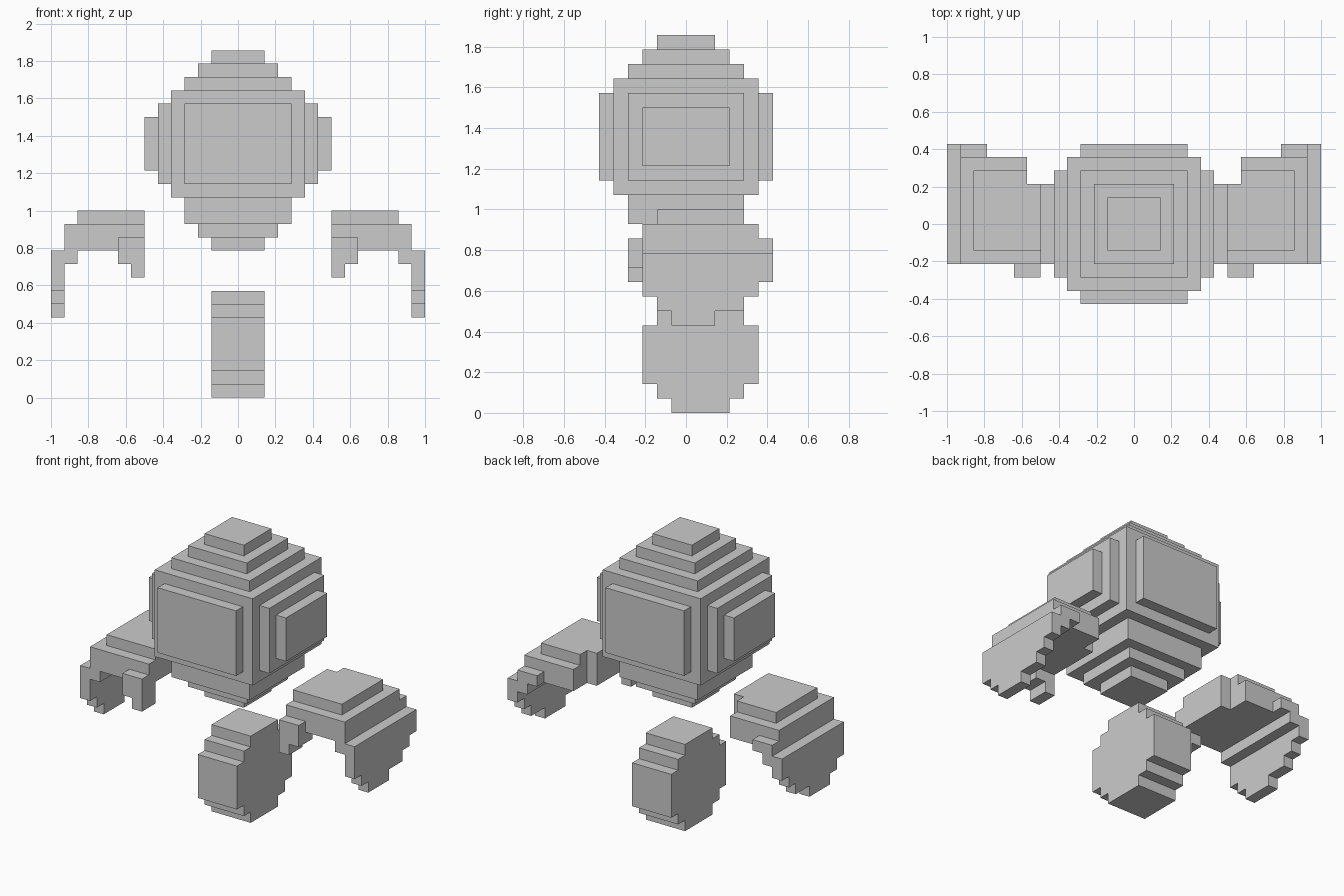
import bpy
import bmesh
from math import radians
from mathutils import Vector

if "Cube" in bpy.data.objects:
    bpy.data.objects.remove(bpy.data.objects["Cube"])

UNIT = 1 / 14  # size of one block
# each direction with the two axes spanning its face
DIRS = [(axis, sign) for axis in range(3) for sign in (-1, 1)]


def build(name, boxes, mirror=False):
    """Fuse block boxes (x0, x1, y0, y1, z0, z1) into one clean outer skin."""
    cells = set()
    for x0, x1, y0, y1, z0, z1 in boxes:
        cells |= {(x, y, z) for x in range(x0, x1)
                  for y in range(y0, y1) for z in range(z0, z1)}
    if mirror:
        cells = {(-x - 1, y, z) for x, y, z in cells}
    bm = bmesh.new()
    for cell in cells:
        for axis, sign in DIRS:
            neighbour = list(cell)
            neighbour[axis] += sign
            if tuple(neighbour) in cells:
                continue
            u, v = (axis + 1) % 3, (axis + 2) % 3
            corners = []
            for a, b in ((0, 0), (1, 0), (1, 1), (0, 1)):
                p = Vector(cell)
                p[axis] += sign > 0
                p[u] += a
                p[v] += b
                corners.append(bm.verts.new(p * UNIT))
            bm.faces.new(corners if sign > 0 else corners[::-1])
    bmesh.ops.remove_doubles(bm, verts=bm.verts, dist=UNIT * 0.01)
    bmesh.ops.dissolve_limit(bm, angle_limit=radians(1),
                             verts=bm.verts, edges=bm.edges)
    mesh = bpy.data.meshes.new(name)
    bm.to_mesh(mesh)
    bm.free()
    obj = bpy.data.objects.new(name, mesh)
    bpy.context.collection.objects.link(obj)


def tier(r, z0, z1):
    return (-r, r, -r, r, z0, z1)


# Round body: stepped tiers plus raised plates on front, back and sides
build("body", [
    tier(2, 11, 12), tier(3, 12, 13), tier(4, 13, 15), tier(5, 15, 23),
    tier(4, 23, 24), tier(3, 24, 25), tier(2, 25, 26),
    (-4, 4, -6, 6, 16, 22),
    (-6, 6, -4, 4, 16, 22),
    (-7, 7, -3, 3, 17, 21),
])

# Centre wheel: rounded profile in the side view
build("centre_wheel", [
    (-2, 2, -1, 3, 0, 8), (-2, 2, -2, 4, 1, 7), (-2, 2, -3, 5, 2, 6),
])

# Side guards: stepped roof, outer plate, rear corner and front tab
guard = [
    (7, 8, -2, 3, 13, 14), (8, 12, -2, 4, 13, 14),
    (7, 8, -3, 3, 11, 13), (8, 13, -3, 5, 11, 13),
    (11, 13, 5, 6, 11, 12),
    (12, 13, -3, 6, 10, 11),
    (13, 14, -3, 6, 9, 11), (13, 14, -3, 5, 8, 9),
    (13, 14, -2, 4, 7, 8), (13, 14, -1, 2, 6, 7),
    (7, 9, -4, -3, 10, 12), (7, 9, -3, -2, 10, 11),
    (7, 8, -4, -2, 9, 10),
]
build("right_guard", guard)
build("left_guard", guard, mirror=True)
